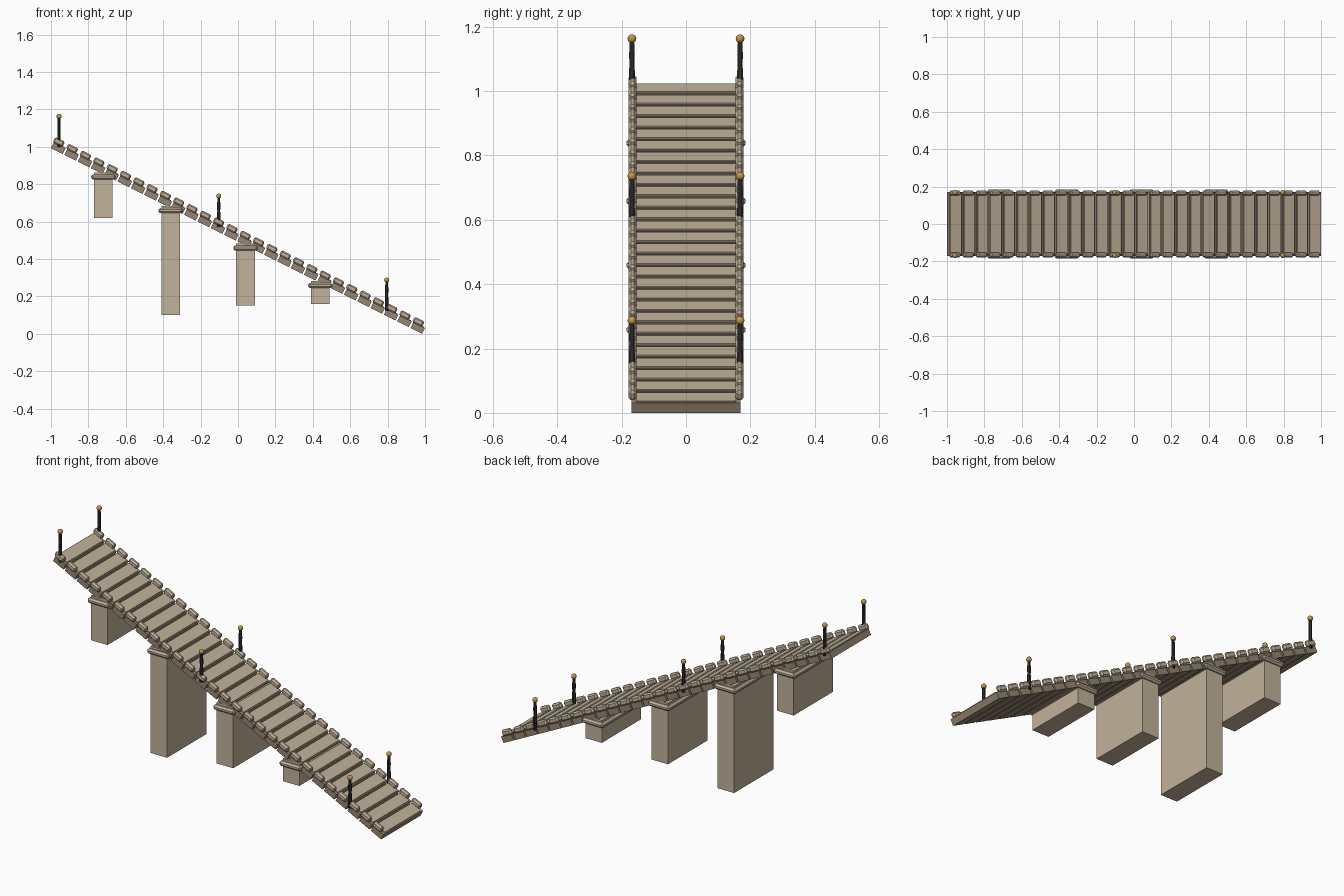
import bpy, bmesh, math
from mathutils import Vector

if "Cube" in bpy.data.objects:
    bpy.data.objects.remove(bpy.data.objects["Cube"])

ANG = math.atan(0.5)          # downhill slope towards +x
N = 28                        # deck segments
PITCH = 1.922 / (N - 1)


def material(name, rgb):
    m = bpy.data.materials.new(name)
    m.diffuse_color = (*rgb, 1)
    m.use_nodes = True
    m.node_tree.nodes["Principled BSDF"].inputs["Base Color"].default_value = m.diffuse_color
    return m


STONE = material("pale stone", (0.54, 0.45, 0.33))
BROWN = material("brown stone", (0.31, 0.24, 0.17))
DARK = material("dark iron", (0.035, 0.035, 0.037))
GOLD = material("gold", (0.52, 0.32, 0.07))


def finish(name, bm, mat):
    me = bpy.data.meshes.new(name)
    bm.to_mesh(me)
    bm.free()
    me.materials.append(mat)
    ob = bpy.data.objects.new(name, me)
    bpy.context.collection.objects.link(ob)
    return ob


def box(name, centre, size, mat, tilt=0.0, bevel=0.0, segments=1):
    bm = bmesh.new()
    bmesh.ops.create_cube(bm, size=1)
    for v in bm.verts:
        v.co = Vector(v.co[i] * size[i] for i in range(3))
    if bevel:
        bmesh.ops.bevel(bm, geom=bm.edges[:], offset=bevel, segments=segments,
                        profile=0.5, affect='EDGES')
    ob = finish(name, bm, mat)
    ob.location = centre
    ob.rotation_euler = (0, tilt, 0)
    return ob


def lathe(name, profile, sides, mat, location):
    bm = bmesh.new()
    rings = []
    for r, z in profile:
        rings.append([bm.verts.new((r * math.cos(2 * math.pi * (k + .5) / sides),
                                    r * math.sin(2 * math.pi * (k + .5) / sides), z))
                      for k in range(sides)])
    for a, b in zip(rings, rings[1:]):
        for k in range(sides):
            j = (k + 1) % sides
            bm.faces.new((a[k], a[j], b[j], b[k]))
    bm.faces.new(rings[0][::-1])
    bm.faces.new(rings[-1])
    ob = finish(name, bm, mat)
    ob.location = location
    return ob


def deck_z(x):
    """Height of the deck's middle at x."""
    return 0.031 + 0.5 * (0.961 - x)


normal = Vector((math.sin(ANG), 0, math.cos(ANG)))
along = Vector((math.cos(ANG), 0, -math.sin(ANG)))

# Deck: brown slabs, pale treads on top and a rounded kerb stone at each end
for i in range(N):
    x = -0.961 + i * PITCH
    c = Vector((x, 0, deck_z(x)))
    box("deck_slab", c, (0.0695, 0.34, 0.034), BROWN, ANG)
    box("deck_tread", c + normal * 0.018, (0.058, 0.31, 0.007), STONE, ANG)
    for s in (-1, 1):
        k = c + normal * 0.031 - along * 0.012 + Vector((0, s * 0.166, 0))
        box("kerb_stone", k, (0.059, 0.025, 0.033), STONE, ANG, 0.008)

# Piers with a bevelled cap
for x, bottom in ((-0.72, 0.62), (-0.36, 0.10), (0.04, 0.15), (0.44, 0.16)):
    top = deck_z(x) - 0.008
    box("pier", (x, 0, (top + bottom) / 2), (0.10, 0.34, top - bottom), STONE)
    box("pier_cap", (x, 0, top - 0.025), (0.13, 0.37, 0.028), STONE, 0, 0.009)

# Lamp posts with gold balls
for x in (-0.957, -0.103, 0.795):
    ball = deck_z(x) + 0.173
    for s in (-1, 1):
        h = 0.165
        lathe("post", [(0.010, 0), (0.010, 0.055), (0.0085, 0.085),
                       (0.0095, 0.115), (0.007, h)],
              8, DARK, (x, s * 0.168, ball - h))
        bm = bmesh.new()
        bmesh.ops.create_uvsphere(bm, u_segments=16, v_segments=10, radius=0.0135)
        for f in bm.faces:
            f.smooth = True
        b = finish("post_ball", bm, GOLD)
        b.location = (x, s * 0.168, ball)
